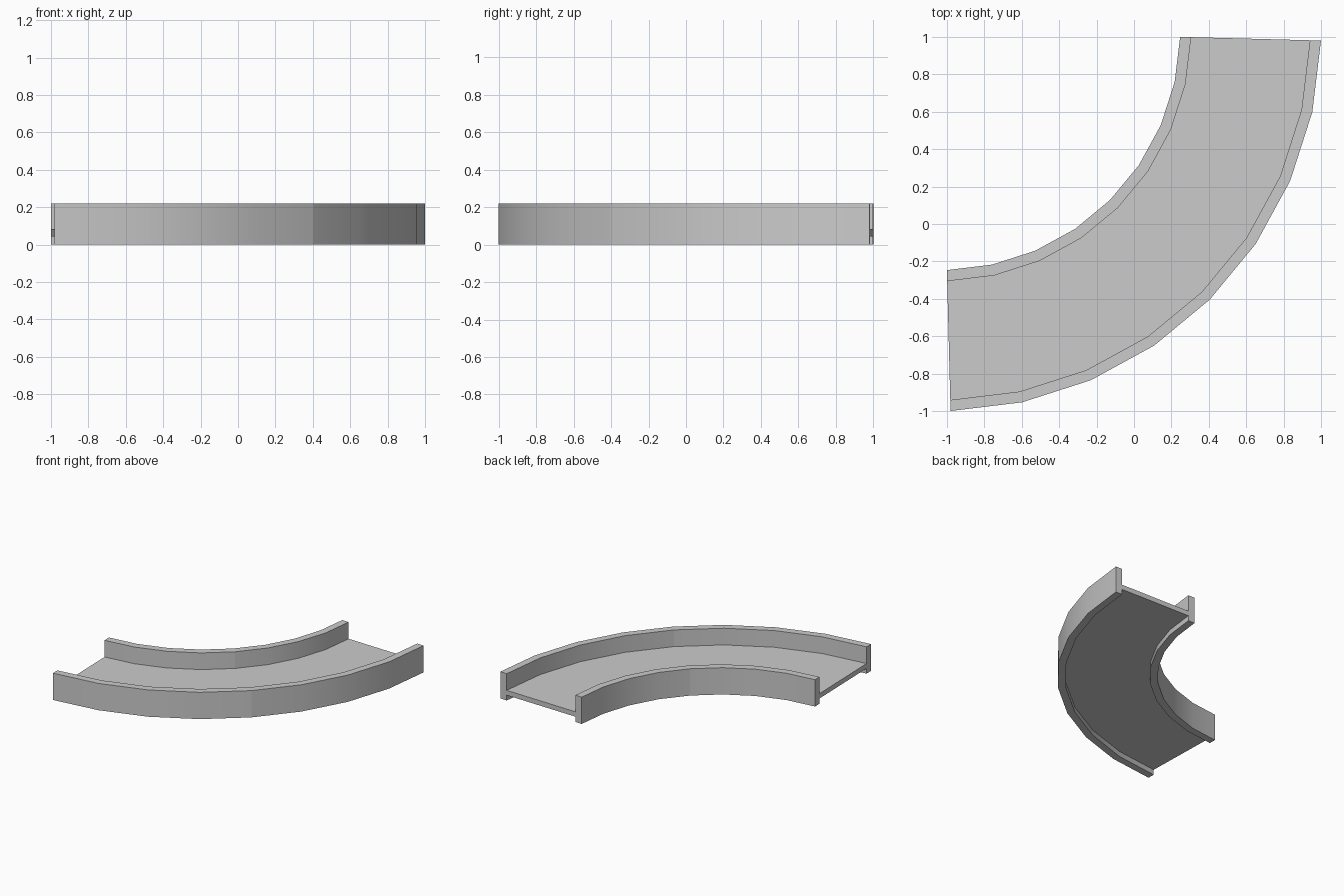
import bpy, bmesh, math

if "Cube" in bpy.data.objects:
    bpy.data.objects.remove(bpy.data.objects["Cube"])

CENTRE = (-1.034, 1.034)          # centre of the bend
START, END, STEPS = math.radians(-88.5), math.radians(-1.5), 8
R_IN, R_OUT, RAIL = 1.281, 2.0345, 0.059


def sweep(name, r0, r1, z0, z1):
    """Sweep a rectangular section round the quarter bend."""
    bm = bmesh.new()
    rings = []
    for i in range(STEPS + 1):
        a = START + (END - START) * i / STEPS
        rings.append([bm.verts.new((CENTRE[0] + r * math.cos(a),
                                    CENTRE[1] + r * math.sin(a), z))
                      for r, z in ((r0, z0), (r1, z0), (r1, z1), (r0, z1))])
    for p, q in zip(rings, rings[1:]):
        for k in range(4):
            n = (k + 1) % 4
            bm.faces.new((p[k], p[n], q[n], q[k])).smooth = True
    bm.faces.new(rings[0])
    bm.faces.new(rings[-1])
    bmesh.ops.recalc_face_normals(bm, faces=bm.faces)
    # crisp section corners and a crease where the two halves of the bend meet
    mid = set(rings[STEPS // 2])
    for e in bm.edges:
        if e.calc_face_angle() > math.radians(30) or set(e.verts) <= mid:
            e.smooth = False
    mesh = bpy.data.meshes.new(name)
    bm.to_mesh(mesh)
    bm.free()
    obj = bpy.data.objects.new(name, mesh)
    bpy.context.collection.objects.link(obj)
    return obj


# side walls
sweep("inner_rail", R_IN, R_IN + RAIL, 0, 0.22)
sweep("outer_rail", R_OUT - RAIL, R_OUT, 0, 0.22)
# raised floor between the walls
sweep("track_floor", R_IN + RAIL - 0.004, R_OUT - RAIL + 0.004, 0.043, 0.083)
